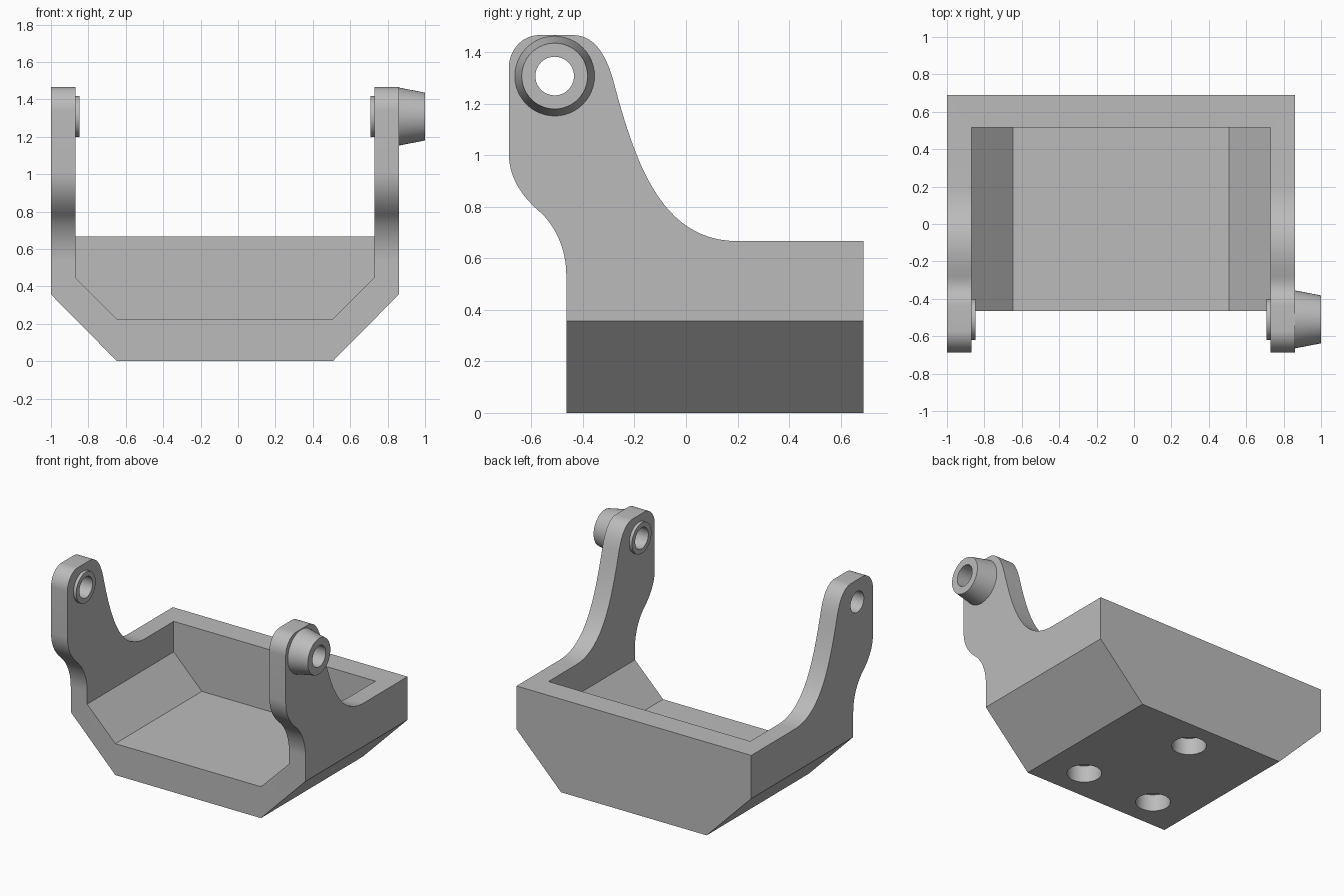
import bpy, bmesh, math
from mathutils import Matrix, Vector
from mathutils.geometry import interpolate_bezier

cube = bpy.data.objects.get("Cube")
if cube:
    bpy.data.objects.remove(cube, do_unlink=True)

grey = bpy.data.materials.new("plain grey")
grey.use_nodes = True
colour = (0.5, 0.5, 0.5, 1)
grey.diffuse_color = colour
grey.node_tree.nodes["Principled BSDF"].inputs["Base Color"].default_value = colour

LEFT, RIGHT, WALL = 0.86, -1.0, 0.13      # outer side planes and wall thickness
MID = (LEFT + RIGHT) / 2
PIN_Y, PIN_Z, BORE = -0.51, 1.308, 0.075   # pivot axis and bore radius


def add_object(name, bm):
    bmesh.ops.recalc_face_normals(bm, faces=bm.faces)
    mesh = bpy.data.meshes.new(name)
    bm.to_mesh(mesh)
    bm.free()
    mesh.materials.append(grey)
    obj = bpy.data.objects.new(name, mesh)
    bpy.context.collection.objects.link(obj)
    return obj


def prism(name, points, direction):
    """Extrude a closed outline of 3D points."""
    bm = bmesh.new()
    face = bm.faces.new([bm.verts.new(p) for p in points])
    ext = bmesh.ops.extrude_face_region(bm, geom=[face])
    moved = [v for v in ext["geom"] if isinstance(v, bmesh.types.BMVert)]
    bmesh.ops.translate(bm, vec=Vector(direction), verts=moved)
    return add_object(name, bm)


def cylinder(name, centre, radius, depth, axis="Z"):
    bm = bmesh.new()
    turn = Matrix.Rotation(math.pi / 2, 4, "Y") if axis == "X" else Matrix()
    bmesh.ops.create_cone(bm, cap_ends=True, segments=48, radius1=radius, radius2=radius,
                          depth=depth, matrix=Matrix.Translation(centre) @ turn)
    return add_object(name, bm)


def tube(name, x0, r0, x1, r1):
    """Hollow collar on the pivot axis, open where it meets the arm at x0."""
    bm = bmesh.new()
    rings = []
    for x, r in ((x0, r0), (x1, r1), (x1, BORE), (x0, BORE)):
        rings.append([bm.verts.new((x, PIN_Y + r * math.cos(a), PIN_Z + r * math.sin(a)))
                      for a in (i * math.tau / 48 for i in range(48))])
    for a, b in zip(rings, rings[1:]):
        for i in range(48):
            j = (i + 1) % 48
            bm.faces.new((a[i], a[j], b[j], b[i]))
    return add_object(name, bm)


def boolean(target, cutter, operation):
    mod = target.modifiers.new(cutter.name, "BOOLEAN")
    mod.operation, mod.object, mod.solver = operation, cutter, "EXACT"
    bpy.context.view_layer.objects.active = target
    bpy.ops.object.modifier_apply(modifier=mod.name)
    bpy.data.objects.remove(cutter, do_unlink=True)


def curve(p0, h0, h1, p1, steps=16):
    pts = interpolate_bezier(*(Vector((*p, 0)) for p in (p0, h0, h1, p1)), steps + 1)
    return [(p.x, p.y) for p in pts]


# Side outline of tray and arms, in y and z
outline = [(0.69, 0), (0.69, 0.667)]
outline += curve((0.2, 0.667), (-0.1, 0.667), (-0.2, 0.98), (-0.285, 1.3), 24)
outline += curve((-0.285, 1.3), (-0.315, 1.4), (-0.36, 1.467), (-0.44, 1.467))[1:]
outline += curve((-0.57, 1.467), (-0.635, 1.467), (-0.688, 1.41), (-0.688, 1.34))
outline += curve((-0.688, 1.01), (-0.688, 0.92), (-0.645, 0.85), (-0.576, 0.788))
outline += curve((-0.576, 0.788), (-0.505, 0.73), (-0.465, 0.63), (-0.465, 0.54))[1:]
outline += [(-0.465, 0)]
bracket = prism("bracket", [(RIGHT, y, z) for y, z in outline], (LEFT - RIGHT, 0, 0))


def section(half, low, floor_half, bend, y):
    """Front section: flat bottom, sloping corners, tall upright sides."""
    shape = [(floor_half, low), (half, bend), (half, 2)]
    shape += [(-x, z) for x, z in reversed(shape)]
    return [(MID + x, y, z) for x, z in shape]


# Sloping lower corners, then the open-fronted hollow
half = (LEFT - RIGHT) / 2
for side in (-1, 1):
    corner = [(0.577, 0), (half, 0.357), (half + 0.2, 0.357), (half + 0.2, -0.2), (0.577, -0.2)]
    cutter = prism("corner_cutter", [(MID + side * x, -1, z) for x, z in corner], (0, 2, 0))
    boolean(bracket, cutter, "DIFFERENCE")
hollow = prism("hollow_cutter", section(half - WALL, 0.225, 0.577, 0.448, -1), (0, 1.515, 0))
boolean(bracket, hollow, "DIFFERENCE")

# Pivot bore and three blind holes in the underside
boolean(bracket, cylinder("bore_cutter", (0, PIN_Y, PIN_Z), BORE, 4, "X"), "DIFFERENCE")
for x, y in ((0, 0.47), (0.29, -0.238), (-0.29, -0.238)):
    boolean(bracket, cylinder("hole_cutter", (MID + x, y, 0), 0.112, 0.24), "DIFFERENCE")

# Collars around the pivot
parts = [bracket,
         tube("outer_boss", LEFT, 0.155, 1.0, 0.128),
         tube("left_inner_collar", LEFT - WALL, 0.11, LEFT - WALL - 0.022, 0.11),
         tube("right_inner_collar", RIGHT + WALL, 0.11, RIGHT + WALL + 0.022, 0.11)]

bpy.ops.object.select_all(action="DESELECT")
for part in parts:
    part.select_set(True)
bpy.context.view_layer.objects.active = bracket
bpy.ops.object.shade_smooth_by_angle(angle=math.radians(30))
